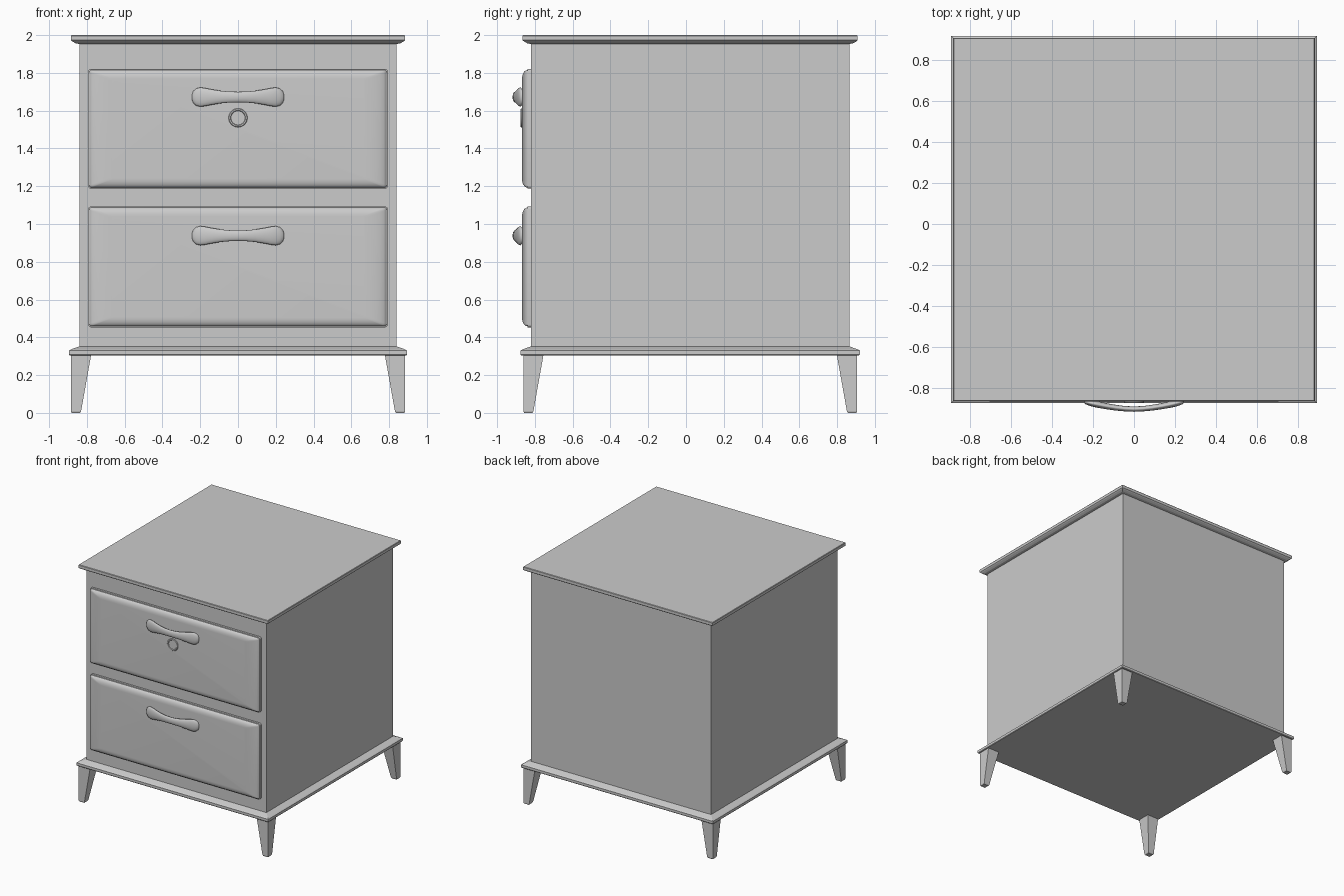
import bpy, bmesh, math
from mathutils import Vector

if "Cube" in bpy.data.objects:
    bpy.data.objects.remove(bpy.data.objects["Cube"])

CY = 0.022           # cabinet centre in y
HX, HY = 0.84, 0.843  # cabinet half sizes


def loft(name, rings, smooth=None):
    """Skin a list of equal-length point rings and cap both ends."""
    bm = bmesh.new()
    loops = [[bm.verts.new(p) for p in r] for r in rings]
    n = len(loops[0])
    for a, b in zip(loops, loops[1:]):
        for i in range(n):
            j = (i + 1) % n
            bm.faces.new((a[i], a[j], b[j], b[i]))
    bm.faces.new(loops[0][::-1])
    bm.faces.new(loops[-1])
    bmesh.ops.recalc_face_normals(bm, faces=bm.faces[:])
    me = bpy.data.meshes.new(name)
    bm.to_mesh(me)
    bm.free()
    ob = bpy.data.objects.new(name, me)
    bpy.context.collection.objects.link(ob)
    if smooth:
        bpy.ops.object.select_all(action='DESELECT')
        ob.select_set(True)
        bpy.context.view_layer.objects.active = ob
        bpy.ops.object.shade_smooth_by_angle(angle=math.radians(smooth))
    return ob


def rect(x0, x1, y0, y1, z):
    return [(x0, y0, z), (x1, y0, z), (x1, y1, z), (x0, y1, z)]


def slab(name, profile):
    """Rectangular moulding: profile is (overhang, z) pairs."""
    return loft(name, [rect(-HX - o, HX + o, CY - HY - o, CY + HY + o, z)
                       for o, z in profile])


# Cabinet, top board and base moulding
slab("cabinet_body", [(0, 0.32), (0, 1.97)])
slab("top_board", [(0, 1.953), (0.02, 1.957), (0.036, 1.966), (0.044, 1.973),
                   (0.044, 1.996), (0.041, 2.0)])
slab("base_moulding", [(0.052, 0.305), (0.055, 0.309), (0.055, 0.33),
                       (0.045, 0.336), (0.0, 0.352)])

# Tapered legs, straight on their outer faces
for sx, side in ((-1, "left"), (1, "right")):
    for sy, end in ((-1, "front"), (1, "back")):
        ox, oy = sx * (HX + 0.044), CY + sy * (HY + 0.04)

        def section(w, z, c=0.0):
            return rect(ox - sx * c, ox - sx * (w - c),
                        oy - sy * c, oy - sy * (w - c), z)
        loft(f"{end}_{side}_leg", [section(0.052, 0, 0.004), section(0.053, 0.008),
                                   section(0.107, 0.31)])


def rounded(hx, hz, r, y, zc, seg=4):
    """Rounded rectangle in the xz plane."""
    pts = []
    for k, (sx, sz) in enumerate(((1, 1), (-1, 1), (-1, -1), (1, -1))):
        for i in range(seg + 1):
            a = math.pi / 2 * (k + i / seg)
            pts.append((sx * (hx - r) + r * math.cos(a), y,
                        zc + sz * (hz - r) + r * math.sin(a)))
    return pts


def handle(name, zc):
    # (x, centre y, half depth, half height) from the middle outwards
    half = [(0, -0.905, 0.013, 0.028), (0.045, -0.903, 0.013, 0.029),
            (0.09, -0.898, 0.014, 0.033), (0.14, -0.890, 0.015, 0.041),
            (0.175, -0.883, 0.016, 0.048), (0.2, -0.878, 0.016, 0.051),
            (0.222, -0.873, 0.014, 0.045), (0.237, -0.870, 0.011, 0.031),
            (0.244, -0.868, 0.006, 0.012)]
    secs = [(-x, y, d, h) for x, y, d, h in half[:0:-1]] + half
    loft(name, [[(x, y + d * math.cos(a), zc + h * math.sin(a))
                 for a in (2 * math.pi * i / 20 for i in range(20))]
                for x, y, d, h in secs], smooth=60)


# Drawer fronts with pillowed edges, each with a bowed handle
for label, zc, hz, hzc in (("upper", 1.504, 0.317, 1.672), ("lower", 0.773, 0.32, 0.938)):
    rings = [rounded(0.793, hz, 0.015, y, zc) for y in (-0.80, -0.838)]
    for i in range(7):
        t = math.pi / 2 * i / 6
        k = 1 - math.cos(t)
        rings.append(rounded(0.787 - 0.115 * k, hz - 0.006 - 0.045 * k, 0.012,
                             -0.840 - 0.028 * math.sin(t), zc))
    loft(f"{label}_drawer_front", rings, smooth=35)
    handle(f"{label}_handle", hzc)

# Round lock plate with a sunken face
loft("lock_plate", [[(r * math.cos(a), y, 1.562 + r * math.sin(a))
                     for a in (2 * math.pi * i / 32 for i in range(32))]
                    for r, y in ((0.05, -0.86), (0.05, -0.872), (0.047, -0.876),
                                 (0.04, -0.876), (0.037, -0.871))], smooth=35)
